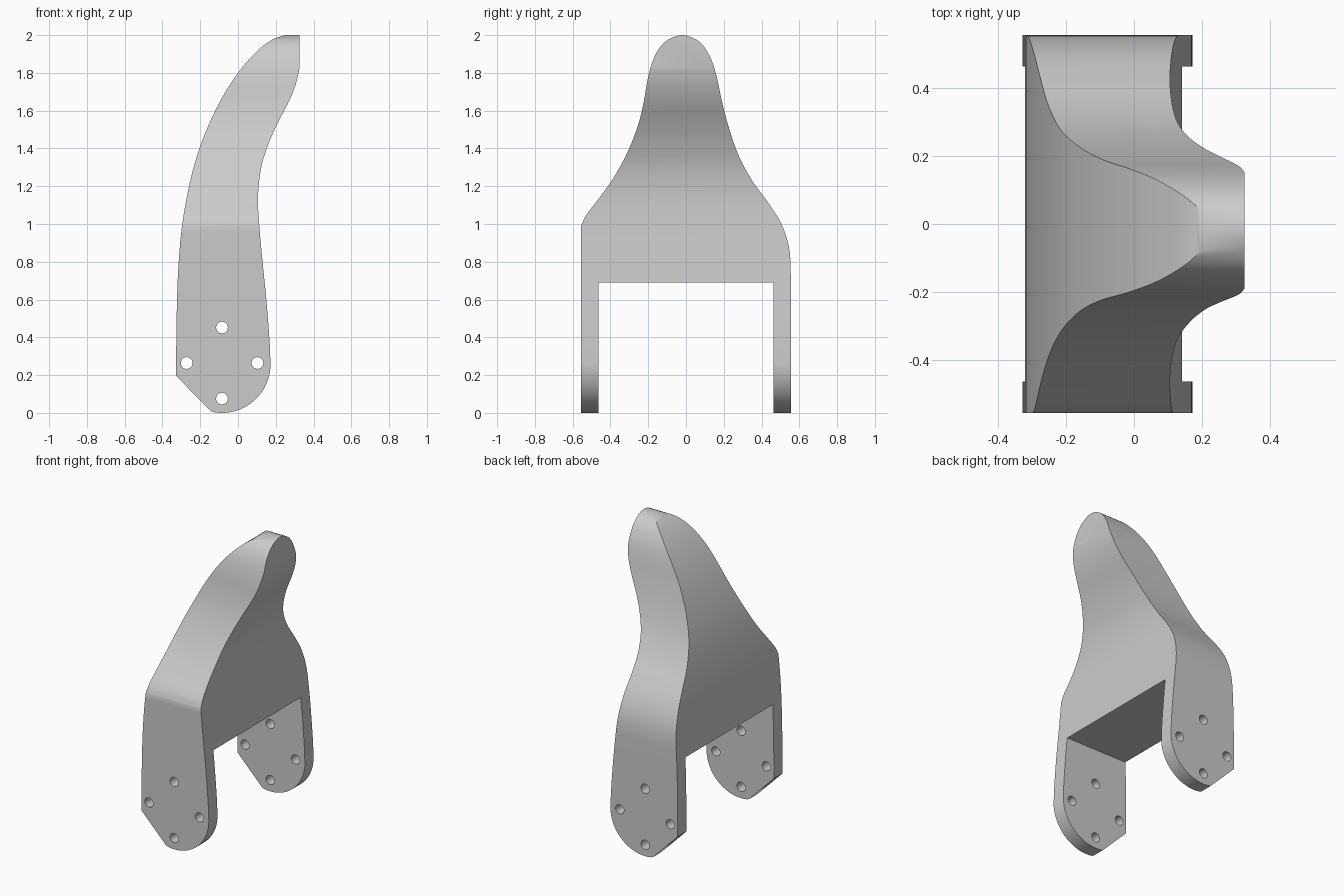
import bpy, bmesh, math
from mathutils import Vector

if "Cube" in bpy.data.objects:
    bpy.data.objects.remove(bpy.data.objects["Cube"])


def spline(pts, n=5):
    """Catmull-Rom curve through 2D points."""
    p = [Vector(q) for q in pts]
    p = [2 * p[0] - p[1]] + p + [2 * p[-1] - p[-2]]
    out = []
    for a, b, c, d in zip(p, p[1:], p[2:], p[3:]):
        for i in range(n):
            t = i / n
            out.append(0.5 * (2 * b + (c - a) * t + (2 * a - 5 * b + 4 * c - d) * t * t
                              + (3 * b - a - 3 * c + d) * t ** 3))
    return out + [p[-2]]


def prism(name, outline, place, half):
    """Extrude a 2D outline between -half and +half along the axis chosen by place."""
    bm = bmesh.new()
    face = bm.faces.new([bm.verts.new(place(u, v, -half)) for u, v in outline])
    new = bmesh.ops.extrude_face_region(bm, geom=[face])["geom"]
    move = Vector(place(0, 0, half * 2))
    bmesh.ops.translate(bm, vec=move, verts=[g for g in new if isinstance(g, bmesh.types.BMVert)])
    bmesh.ops.recalc_face_normals(bm, faces=bm.faces)
    mesh = bpy.data.meshes.new(name)
    bm.to_mesh(mesh)
    bm.free()
    ob = bpy.data.objects.new(name, mesh)
    bpy.context.collection.objects.link(ob)
    return ob


def boolean(ob, tool, op):
    tool.hide_render = True
    m = ob.modifiers.new(tool.name, 'BOOLEAN')
    m.operation, m.object, m.solver = op, tool, 'EXACT'
    bpy.context.view_layer.objects.active = ob
    bpy.ops.object.modifier_apply(modifier=m.name)
    bpy.data.objects.remove(tool)


def along_y(u, v, w):
    return (u, w, v)


def along_x(u, v, w):
    return (w, u, v)


# Curved hook profile seen from the front, with rounded foot and chamfered heel
foot = [(-0.085 + 0.257 * math.cos(a), 0.257 + 0.257 * math.sin(a))
        for a in [math.radians(-100 + 5 * i) for i in range(20)]]
inner = spline([(0.172, 0.257), (0.167, 0.38), (0.15, 0.6), (0.13, 0.8), (0.112, 1.0), (0.106, 1.15),
                (0.123, 1.3), (0.16, 1.42), (0.208, 1.53), (0.27, 1.65), (0.306, 1.74), (0.325, 1.82)])
outer = spline([(0.25, 2.0), (0.18, 1.975), (0.1, 1.915), (0, 1.80), (-0.1, 1.64), (-0.19, 1.44),
                (-0.25, 1.24), (-0.295, 1.0), (-0.317, 0.75), (-0.326, 0.45), (-0.327, 0.195)])
body = prism("hooked_bracket", foot + inner + [(0.325, 2.0)] + outer + [(-0.145, 0.01)], along_y, 0.7)

# Bell-shaped profile seen from the side, with two legs around an open slot
bell = spline([(0.555, 0.7), (0.552, 0.82), (0.535, 0.92), (0.495, 1.02), (0.43, 1.12), (0.35, 1.23),
               (0.28, 1.36), (0.23, 1.5), (0.19, 1.65), (0.16, 1.79), (0.125, 1.89), (0.07, 1.965),
               (-0.02, 2.0), (-0.11, 1.965), (-0.165, 1.89), (-0.2, 1.78), (-0.225, 1.64), (-0.255, 1.52),
               (-0.31, 1.38), (-0.38, 1.25), (-0.46, 1.137), (-0.53, 1.045), (-0.555, 0.99)])
legs = [(-0.555, -0.1), (-0.463, -0.1), (-0.463, 0.69), (0.463, 0.69), (0.463, -0.1), (0.555, -0.1)]
boolean(body, prism("bell_cutter", bell + legs, along_x, 0.6), 'INTERSECT')

# Four mounting holes through both legs
for k, (x, z) in enumerate([(-0.272, 0.264), (0.103, 0.264), (-0.085, 0.452), (-0.085, 0.076)]):
    ring = [(x + 0.031 * math.cos(i * math.tau / 24), z + 0.031 * math.sin(i * math.tau / 24))
            for i in range(24)]
    boolean(body, prism("hole_cutter_%d" % k, ring, along_y, 0.8), 'DIFFERENCE')

# Smooth curved surfaces, crisp edges
bpy.ops.object.select_all(action='DESELECT')
body.select_set(True)
bpy.context.view_layer.objects.active = body
bpy.ops.object.shade_smooth_by_angle(angle=math.radians(35))
